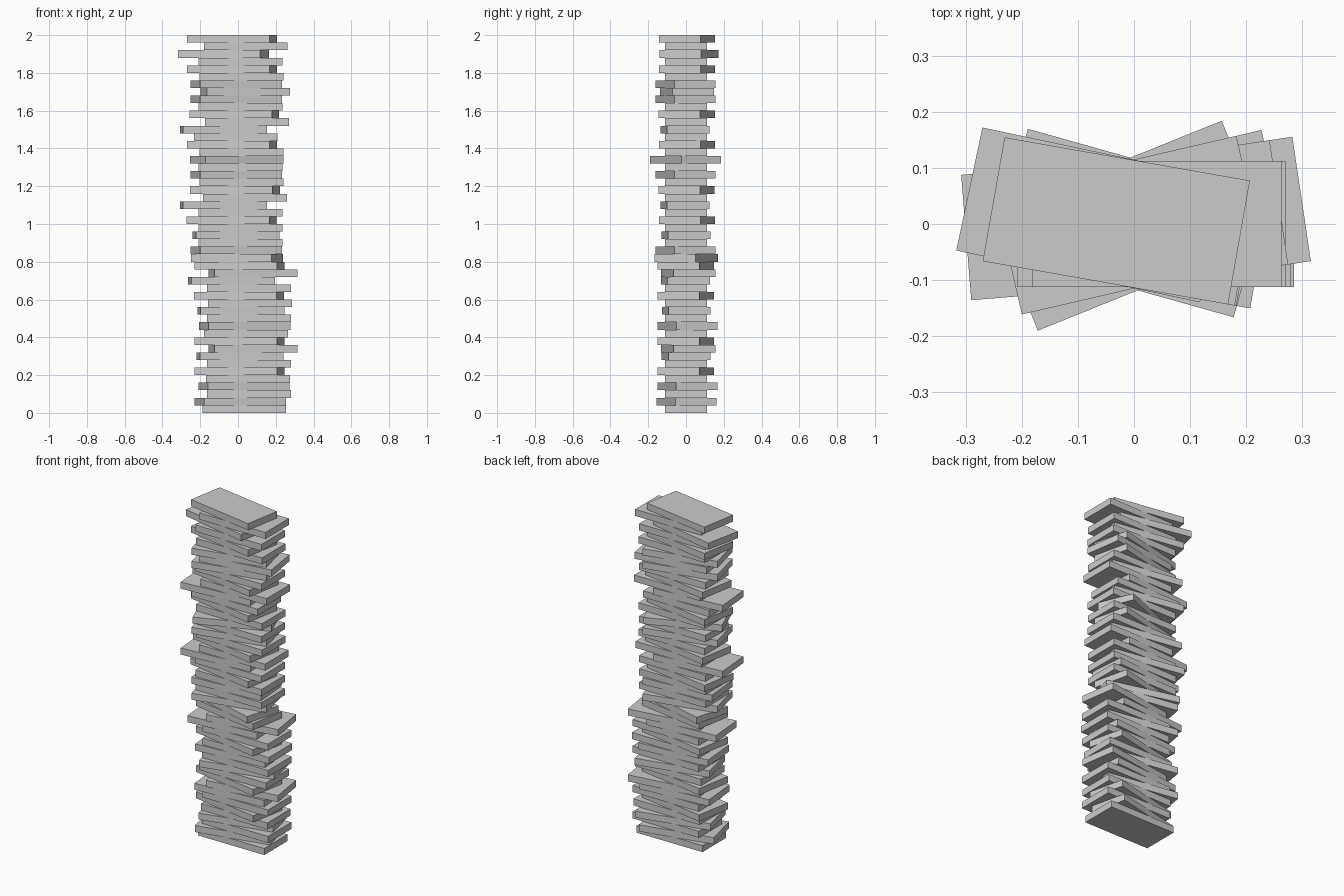
import bpy
import math
from mathutils import Matrix, Vector

cube = bpy.data.objects.get("Cube")
if cube:
    bpy.data.objects.remove(cube, do_unlink=True)

LENGTH, DEPTH, THICK = 0.444, 0.224, 0.04

# One plain grey for every slab
grey = bpy.data.materials.new("plain_grey")
grey.use_nodes = True
colour = (0.6, 0.6, 0.6, 1.0)
grey.diffuse_color = colour
grey.node_tree.nodes["Principled BSDF"].inputs["Base Color"].default_value = colour

# Named twists about the tower axis, in degrees
straight, slight, turned = 0, 4.6, 13
back, far_back, steep_back = -10, -12, -15.7
open_turn, steep = 8.5, 22

# Slabs from the ground up: twist, then slide along the slab (thousandths)
stack = [
    (straight, 33), (turned, 12), (straight, 58), (turned, 32), (straight, 53),
    (back, 8), (straight, 58), (slight, 10), (open_turn, 80), (back, 8),
    (straight, 43), (turned, 37), (straight, 58), (slight, 15), (straight, 63),
    (back, 6), (straight, 58), (slight, -35), (open_turn, 80), (back, 8),
    (steep_back, -6), (turned, -9), (straight, 14), (slight, -10), (straight, 14),
    (back, -34), (straight, 14), (slight, -78), (straight, 38), (back, -17),
    (straight, 18), (turned, -9), (straight, 14), (steep, -8), (straight, 18),
    (back, -32), (straight, -12), (slight, -78), (straight, 48), (back, -20),
    (straight, 14), (turned, -9), (open_turn, 39), (turned, -9), (straight, 18),
    (back, -32), (straight, 14), (far_back, -78), (straight, 41), (back, -32),
]


def add_slab(level, twist, slide):
    """Lay one flat slab, turned about the tower axis and slid along its length."""
    bpy.ops.mesh.primitive_cube_add(size=1)
    slab = bpy.context.object
    slab.name = f"slab_{level + 1}"
    spin = Matrix.Rotation(math.radians(twist), 4, "Z")
    place = Matrix.Translation(Vector((slide / 1000, 0, (level + 0.5) * THICK)))
    slab.data.transform(spin @ place @ Matrix.Diagonal((LENGTH, DEPTH, THICK, 1)))
    slab.data.materials.append(grey)


for level, (twist, slide) in enumerate(stack):
    add_slab(level, twist, slide)
